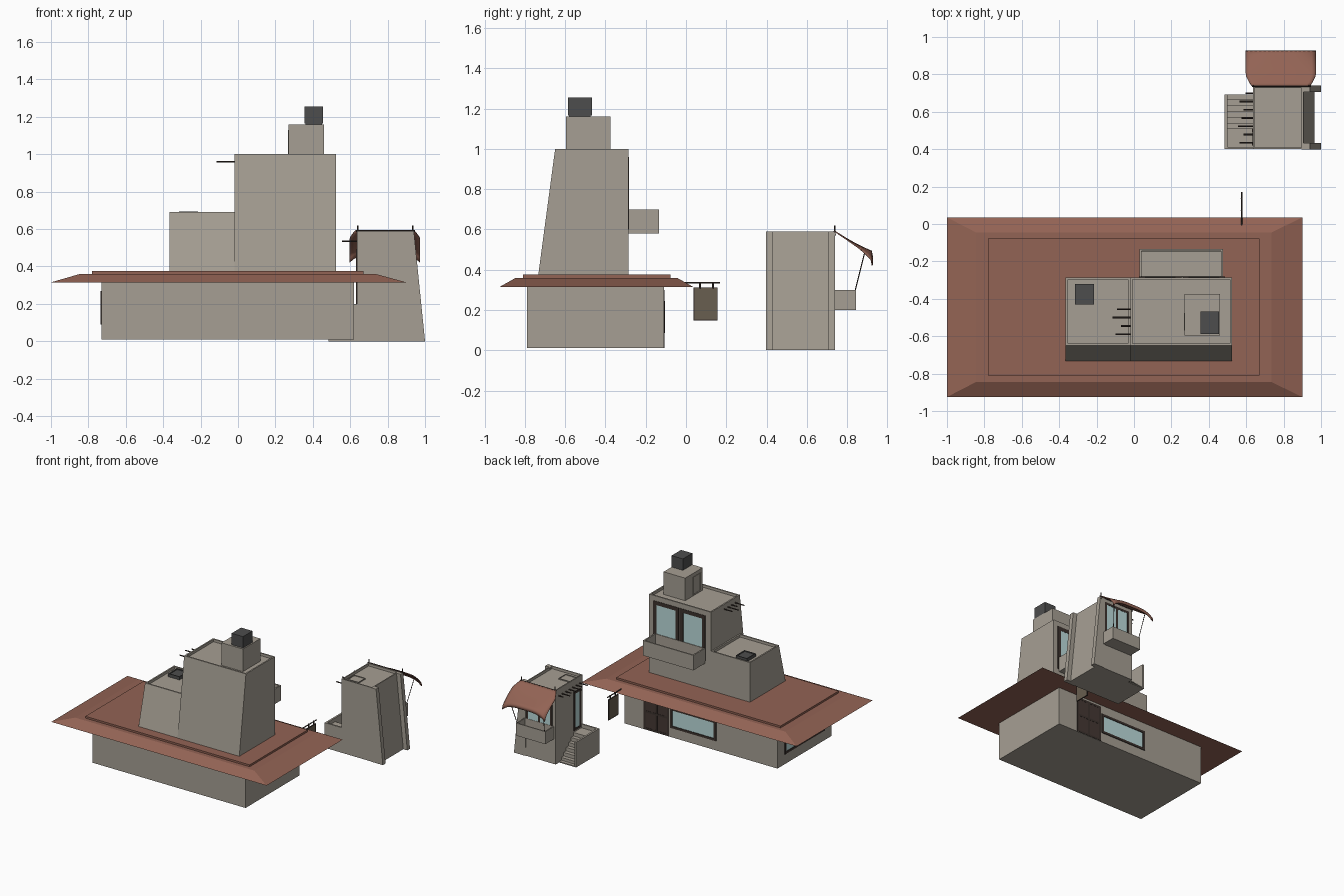
import bpy, bmesh
from mathutils import Vector

if "Cube" in bpy.data.objects:
    bpy.data.objects.remove(bpy.data.objects["Cube"])


def mat(name, r, g, b):
    m = bpy.data.materials.new(name)
    m.diffuse_color = (r, g, b, 1)
    m.use_nodes = True
    m.node_tree.nodes["Principled BSDF"].inputs["Base Color"].default_value = m.diffuse_color
    return m


WALL = mat("plaster", .38, .346, .293)
ROOF = mat("red_roof", .29, .125, .089)
DARK = mat("dark_metal", .075, .075, .075)
WOOD = mat("dark_wood", .045, .032, .027)
DOOR = mat("door_wood", .06, .04, .034)
SIGN = mat("sign_wood", .14, .112, .079)
GLASS = mat("glass", .50, .71, .71)


def finish(name, bm, material):
    bmesh.ops.recalc_face_normals(bm, faces=bm.faces)
    me = bpy.data.meshes.new(name)
    bm.to_mesh(me)
    bm.free()
    ob = bpy.data.objects.new(name, me)
    bpy.context.collection.objects.link(ob)
    me.materials.append(material)
    return ob


def block(name, bottom, top, z0, z1, material=WALL, rim=0, depth=.02):
    """Tapered box from two rectangles (x0, x1, y0, y1); rim > 0 sinks the top behind a parapet."""
    bm = bmesh.new()
    rings = []
    for (x0, x1, y0, y1), z in ((bottom, z0), (top, z1)):
        rings.append([bm.verts.new((x, y, z)) for x, y in ((x0, y0), (x1, y0), (x1, y1), (x0, y1))])
    lo, hi = rings
    bm.faces.new(lo[::-1])
    cap = bm.faces.new(hi)
    for i in range(4):
        j = (i + 1) % 4
        bm.faces.new((lo[i], lo[j], hi[j], hi[i]))
    bm.normal_update()
    if rim:
        bmesh.ops.inset_individual(bm, faces=[cap], thickness=rim)
        bmesh.ops.inset_individual(bm, faces=[cap], thickness=.0005, depth=-depth)
    return finish(name, bm, material)


def box(name, x0, x1, y0, y1, z0, z1, material=WALL, rim=0, depth=.02):
    return block(name, (x0, x1, y0, y1), (x0, x1, y0, y1), z0, z1, material, rim, depth)


def rod(name, a, b, r, material=WOOD, sides=8):
    a, b = Vector(a), Vector(b)
    bm = bmesh.new()
    bmesh.ops.create_cone(bm, cap_ends=True, segments=sides, radius1=r, radius2=r, depth=(b - a).length)
    rot = Vector((0, 0, 1)).rotation_difference(b - a)
    for v in bm.verts:
        v.co = rot @ v.co + (a + b) / 2
    return finish(name, bm, material)


def window(name, side, plane, u0, u1, z0, z1, panes=1, w=.018, pane=GLASS, rails=0, out=.003, frame=WOOD):
    """Framed opening on a +y wall (side 'y') or a -x wall (side 'x')."""
    def part(tag, a0, a1, b0, b1, o, m):
        if side == 'y':
            box(name + tag, a0, a1, plane - .005, plane + o, b0, b1, m)
        else:
            box(name + tag, plane - o, plane + .005, a0, a1, b0, b1, m)
    part("_pane", u0 + w / 2, u1 - w / 2, z0 + w / 2, z1 - w / 2, .001, pane)
    for i in range(panes + 1):
        a = u0 + (u1 - u0 - w) * i / panes
        part("_post_%d" % i, a, a + w, z0, z1, out, frame)
    for i in range(rails + 2):
        b = z0 + (z1 - z0 - w) * i / (rails + 1)
        part("_rail_%d" % i, u0, u1, b, b + w, out - .0005, frame)


# Main house: ground floor and wide hipped roof
box("ground_floor", -.73, .62, -.79, -.11, .01, .32)
block("roof_skirt", (-1, .90, -.925, .035), (-.845, .735, -.845, -.045), .315, .36, ROOF)
box("roof_deck", -.78, .67, -.81, -.078, .355, .375, ROOF)
window("front_door", 'y', -.11, .225, .45, .012, .30, 2, .016, DOOR, 1)
window("long_window", 'y', -.11, -.19, .215, .085, .245, out=.006)
window("side_window", 'x', -.73, -.70, -.20, .09, .27, out=.006)

# Upper floors with battered front wall and parapets
block("tower", (-.02, .525, -.735, -.285), (-.02, .525, -.65, -.285), .365, 1, rim=.016)
block("low_wing", (-.365, -.02, -.735, -.285), (-.365, -.02, -.65, -.285), .365, .69, rim=.016)
box("wing_hatch", -.315, -.215, -.43, -.32, .66, .695, DARK, rim=.01, depth=.006)
box("penthouse", .27, .46, -.595, -.375, .97, 1.16)
window("penthouse_door", 'x', .27, -.57, -.475, .985, 1.13, 1, .008, WALL, frame=WALL)
box("chimney_neck", .36, .45, -.58, -.475, 1.15, 1.18, DARK)
box("chimney", .355, .455, -.587, -.468, 1.165, 1.255, DARK)
box("tower_balcony", .03, .475, -.29, -.135, .58, .70, rim=.015, depth=.10)
for i, x in enumerate((.028, .262)):
    window("tower_window_%d" % i, 'y', -.285, x, x + .225, .60, .96, 1, .03)
for i, x in enumerate((-.09, -.115, -.07, -.10)):
    rod("tower_beam_%d" % i, (.0, -.455 - .045 * i, .96), (x, -.455 - .045 * i, .96), .0045)

# Hanging sign
rod("sign_pole", (.575, -.01, .335), (.575, .17, .335), .004)
box("sign_board", .572, .578, .04, .155, .15, .31, SIGN)
for i, y in enumerate((.07, .135)):
    rod("sign_tie_%d" % i, (.575, y, .305), (.575, y, .34), .005)
for i, (y0, y1, z0, z1) in enumerate(((.038, .042, .148, .312), (.153, .157, .148, .312),
                                      (.04, .155, .148, .152), (.04, .155, .308, .312))):
    box("sign_edge_%d" % i, .571, .579, y0, y1, z0, z1, WOOD)

# Small house: body with two sloping buttresses on the right
block("small_house", (.635, .965, .40, .735), (.635, .905, .40, .735), 0, .59, rim=.012)
for i, y in enumerate((.397, .705)):
    block("buttress_%d" % i, (.90, 1, y, y + .035), (.895, .94, y, y + .035), 0, .59)
box("small_roof_hatch", .655, .755, .44, .53, .56, .578, rim=.006, depth=.005)
box("small_balcony", .65, .91, .73, .845, .20, .30, rim=.012, depth=.085)
window("small_window", 'y', .735, .665, .895, .22, .56, 2)
window("small_side_door", 'x', .635, .42, .51, .18, .49)
for i, x in enumerate((.565, .585, .555, .575, .585, .565, .595)):
    y = .435 + .044 * i
    rod("small_beam_%d" % i, (.65, y, .535), (x, y, .535), .0045)

# Outside stair behind a low wall
box("stair_side_wall", .485, .50, .40, .692, 0, .20)
box("stair_end_wall", .50, .64, .40, .412, 0, .20)
box("stair_landing", .495, .64, .41, .51, 0, .17)
for i in range(5):
    y = .51 + .031 * i
    box("step_%d" % i, .495, .64, y, y + .031, 0, .142 - .028 * i)
box("stair_foot", .495, .64, .665, .692, 0, .008)

# Cloth awning: slopes outward, widens and droops at its outer corners
N, M = 16, 10
bm = bmesh.new()
grid = []
for j in range(M + 1):
    v = j / M
    half = .155 + .033 * min(1, v / .32) ** .8
    row = []
    for i in range(N + 1):
        u = 2 * i / N - 1
        z = .592 - .10 * v - .006 * 4 * v * (1 - v)
        z -= (.01 * v + .035 * v ** 4) * abs(u) ** 4
        row.append(bm.verts.new((.785 + half * u, .738 + .183 * v, z)))
    grid.append(row)
grid.append([bm.verts.new(v.co + Vector((0, .004, -.025))) for v in grid[-1]])
for a, b in zip(grid, grid[1:]):
    for i in range(N):
        bm.faces.new((a[i], a[i + 1], b[i + 1], b[i]))
awning = finish("awning", bm, ROOF)
solid = awning.modifiers.new("thickness", 'SOLIDIFY')
solid.thickness = .006
solid.offset = 0
for p in awning.data.polygons:
    p.use_smooth = True
rod("awning_bar", (.63, .738, .59), (.945, .738, .59), .005)
for i, x in enumerate((.64, .935)):
    rod("awning_peg_%d" % i, (x, .74, .57), (x, .738, .62), .004)
    rod("awning_strut_%d" % i, (.66 if i == 0 else .90, .84, .295), (x, .89, .495), .0025)
